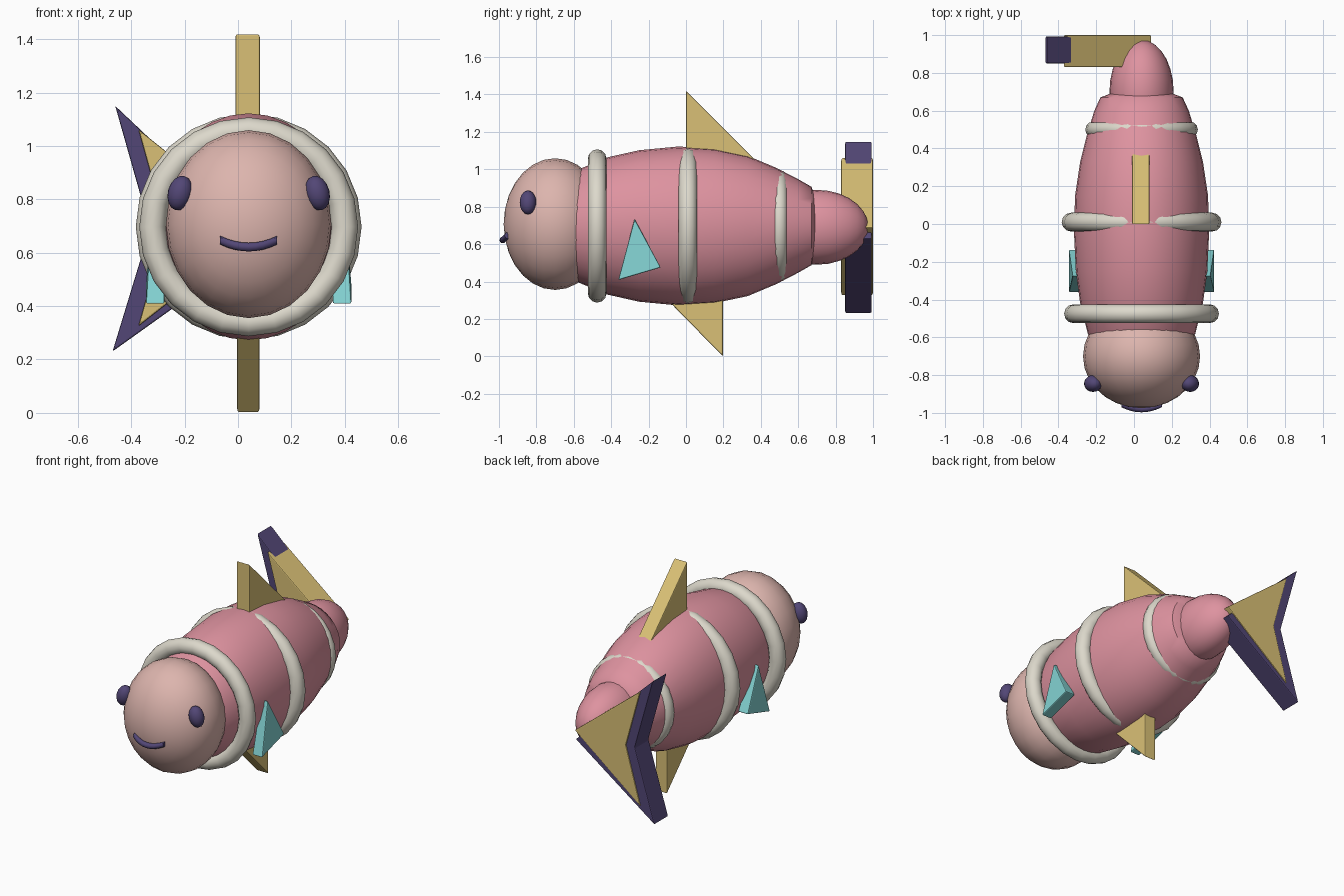
import bpy, bmesh, math
from mathutils import Vector, Matrix

cube = bpy.data.objects.get("Cube")
if cube:
    bpy.data.objects.remove(cube)

CX, CZ = 0.04, 0.697  # body axis


def material(name, rgb):
    m = bpy.data.materials.new(name)
    m.use_nodes = True
    color = (*rgb, 1)
    m.diffuse_color = color
    bsdf = next(n for n in m.node_tree.nodes if n.type == 'BSDF_PRINCIPLED')
    bsdf.inputs["Base Color"].default_value = color
    return m


PINK = material("rose pink", (0.73, 0.29, 0.35))
PEACH = material("pale peach", (0.72, 0.46, 0.42))
CREAM = material("cream white", (0.72, 0.69, 0.60))
GOLD = material("soft gold", (0.70, 0.53, 0.18))
PURPLE = material("deep purple", (0.085, 0.062, 0.18))
TEAL = material("light teal", (0.23, 0.65, 0.65))


def finish(name, bm, mat, smooth=True):
    bmesh.ops.recalc_face_normals(bm, faces=bm.faces)
    me = bpy.data.meshes.new(name)
    bm.to_mesh(me)
    bm.free()
    me.materials.append(mat)
    ob = bpy.data.objects.new(name, me)
    bpy.context.collection.objects.link(ob)
    if smooth:
        bpy.ops.object.select_all(action='DESELECT')
        ob.select_set(True)
        bpy.context.view_layer.objects.active = ob
        bpy.ops.object.shade_smooth_by_angle(angle=math.radians(40))
    return ob


def ellipsoid(name, centre, radii, mat, seg=24, rings=14, tilt=0):
    # poles lie along y
    bm = bmesh.new()
    bmesh.ops.create_uvsphere(bm, u_segments=seg, v_segments=rings, radius=1)
    mtx = (Matrix.Translation(centre) @ Matrix.Rotation(tilt, 4, 'Y')
           @ Matrix.Diagonal((*radii, 1)) @ Matrix.Rotation(math.pi / 2, 4, 'X'))
    bmesh.ops.transform(bm, matrix=mtx, verts=bm.verts)
    return finish(name, bm, mat)


def skin(name, loops, mat, closed=False):
    # bridge equal-length loops of points, capping the open ends
    bm = bmesh.new()
    rows = [[bm.verts.new(p) for p in loop] for loop in loops]
    n = len(rows[0])
    pairs = list(zip(rows, rows[1:]))
    if closed:
        pairs.append((rows[-1], rows[0]))
    else:
        bm.faces.new(rows[0])
        bm.faces.new(rows[-1])
    for a, b in pairs:
        for i in range(n):
            j = (i + 1) % n
            bm.faces.new((a[i], a[j], b[j], b[i]))
    return finish(name, bm, mat)


def circle(n):
    return [(math.cos(2 * math.pi * i / n), math.sin(2 * math.pi * i / n)) for i in range(n)]


def ring(name, y, outer, tube):
    r = outer - tube
    loops = [[(CX + c * (r + tube * u), y + tube * v, CZ + s * (r + tube * u))
              for u, v in circle(12)] for c, s in circle(24)]
    return skin(name, loops, CREAM, closed=True)


def bevelled(ob, width=0.006):
    mod = ob.modifiers.new("soft edges", 'BEVEL')
    mod.width = width
    mod.segments = 2
    mod.limit_method = 'ANGLE'
    return ob


def plate(name, back, front, mat):
    # solid between two matching outlines
    bm = bmesh.new()
    a = [bm.verts.new(p) for p in back]
    b = [bm.verts.new(p) for p in front]
    bm.faces.new(a)
    bm.faces.new(b)
    for i in range(len(a)):
        j = (i + 1) % len(a)
        bm.faces.new((a[i], a[j], b[j], b[i]))
    return bevelled(finish(name, bm, mat, smooth=False))


# Barrel body: (y, half width, half height)
stations = [(-0.72, 0.21, 0.21), (-0.58, 0.285, 0.30), (-0.42, 0.325, 0.367),
            (-0.25, 0.348, 0.405), (-0.04, 0.358, 0.425), (0.15, 0.352, 0.413),
            (0.33, 0.325, 0.375), (0.48, 0.287, 0.312), (0.60, 0.25, 0.25),
            (0.67, 0.218, 0.21), (0.70, 0.14, 0.14)]
skin("body", [[(CX + c * w, y, CZ + s * h) for c, s in circle(32)]
              for y, w, h in stations], PINK)

# Head and tail base
ellipsoid("head", (CX, -0.70, 0.707), (0.31, 0.275, 0.352), PEACH)
ellipsoid("tail_base", (CX, 0.70, 0.69), (0.17, 0.275, 0.20), PINK)

# Bands around the body
ring("front_band", -0.475, 0.41, 0.05)
ring("middle_band", 0.01, 0.423, 0.05)
ring("rear_band", 0.50, 0.298, 0.042)

# Paired eyes and side fins
for side, label in ((1, "left"), (-1, "right")):
    ellipsoid(label + "_eye", (CX + side * 0.257, -0.845, 0.823),
              (0.046, 0.044, 0.066), PURPLE, 16, 10, tilt=-side * 0.25)
    outline = [(-0.275, 0.735), (-0.362, 0.408), (-0.135, 0.475)]
    inner = [(CX + side * 0.315, y, z) for y, z in outline]
    outer = [(CX + side * (0.385 if z < 0.7 else 0.365), y, z) for y, z in outline]
    plate(label + "_side_fin", inner, outer, TEAL)


# Upright fins on the centre line
def centre_fin(name, outline, x0, x1):
    plate(name, [(x0, y, z) for y, z in outline], [(x1, y, z) for y, z in outline], GOLD)


centre_fin("top_fin", [(0, 1.42), (0, 1.0), (0.42, 1.0)], -0.01, 0.082)
centre_fin("bottom_fin", [(0.197, 0), (0.197, 0.4), (-0.195, 0.4)], -0.003, 0.08)


# Forked tail fin: purple chevron with a smaller gold one laid through it
def chevron(name, outline, y0, y1, mat):
    plate(name, [(x, y0, z) for x, z in outline], [(x, y1, z) for x, z in outline], mat)


chevron("tail_fin", [(0.09, 0.63), (-0.46, 1.15), (-0.33, 0.69), (-0.47, 0.23)],
        0.85, 0.993, PURPLE)
chevron("tail_fin_inlay", [(0.093, 0.69), (-0.373, 1.062), (-0.27, 0.69), (-0.373, 0.325)],
        0.83, 1.0, GOLD)

# Smiling mouth: a bent tube
path = []
for i in range(9):
    t = i / 4 - 1
    path.append(Vector((CX + 0.107 * t, -0.98 + 0.027 * t * t, 0.621 + 0.026 * t * t)))
skin("mouth", [[p + Vector((0, 0.017 * u, 0.017 * v)) for u, v in circle(10)]
               for p in path], PURPLE)
